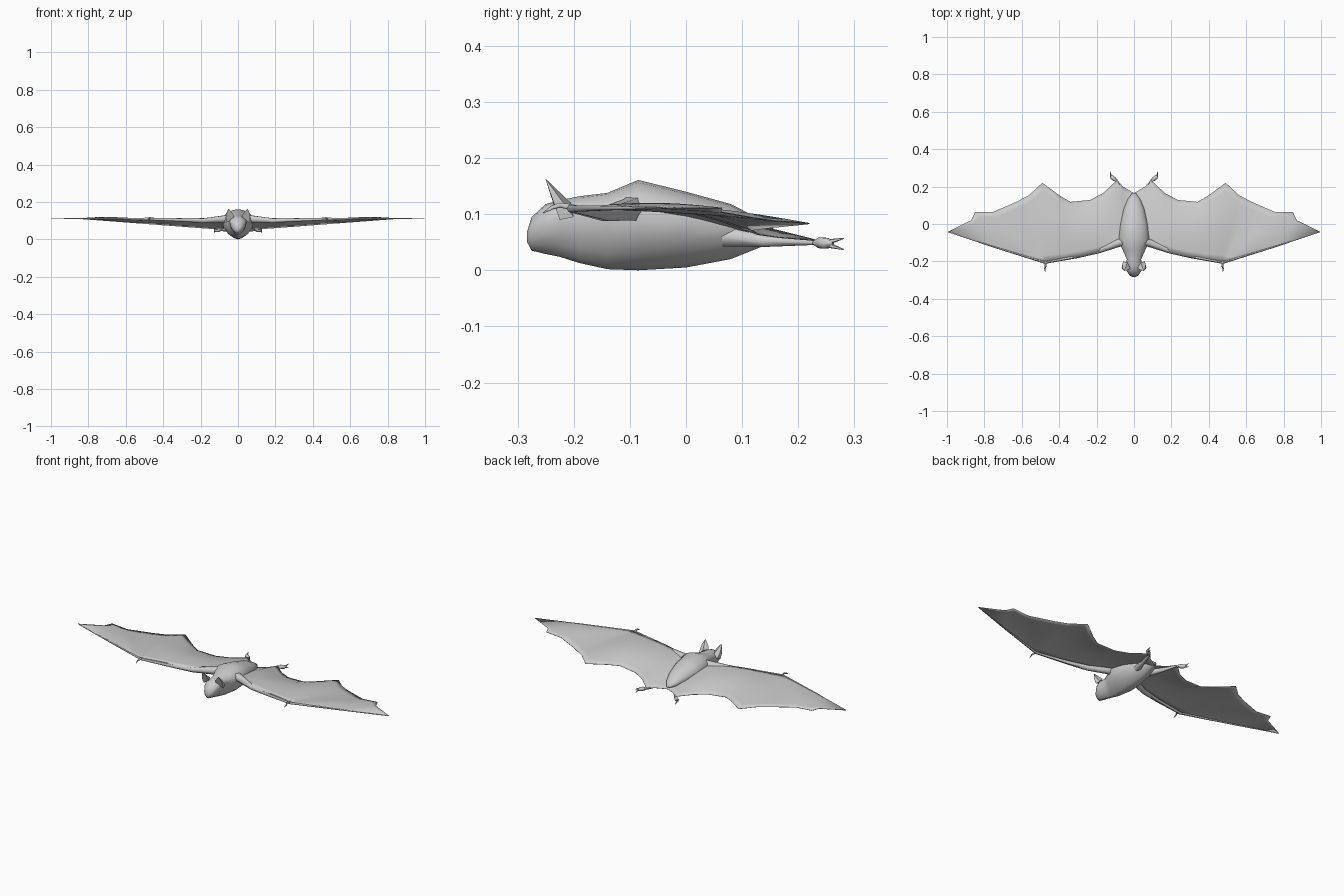
import bpy, bmesh, math
from mathutils import Vector

cube = bpy.data.objects.get("Cube")
if cube:
    bpy.data.objects.remove(cube)

GREY = (0.6, 0.6, 0.6, 1)
grey = bpy.data.materials.new("soft grey")
grey.use_nodes = True
grey.diffuse_color = GREY
grey.node_tree.nodes["Principled BSDF"].inputs["Base Color"].default_value = GREY


def loft(name, rows, closed=True, mirror=False, angle=60):
    """Skin a list of equal-length point rows into one smooth object."""
    bm = bmesh.new()
    rings = [[bm.verts.new(p) for p in row] for row in rows]
    n = len(rings[0])
    for a, b in zip(rings, rings[1:]):
        for i in range(n if closed else n - 1):
            j = (i + 1) % n
            bm.faces.new((a[i], a[j], b[j], b[i]))
    if closed:
        bm.faces.new(rings[0])
        bm.faces.new(rings[-1])
    bmesh.ops.recalc_face_normals(bm, faces=bm.faces[:])
    mesh = bpy.data.meshes.new(name)
    bm.to_mesh(mesh)
    bm.free()
    mesh.materials.append(grey)
    obj = bpy.data.objects.new(name, mesh)
    bpy.context.collection.objects.link(obj)
    bpy.ops.object.select_all(action="DESELECT")
    obj.select_set(True)
    bpy.context.view_layer.objects.active = obj
    bpy.ops.object.shade_smooth_by_angle(angle=math.radians(angle))
    if mirror:
        mod = obj.modifiers.new("mirror", "MIRROR")
        mod.use_clip = True
    return obj


def tube(name, path, sides=6):
    """Tapered limb along (x, y, z, radius) points, mirrored left to right."""
    pts = [Vector(p[:3]) for p in path]
    rows = []
    for i, p in enumerate(pts):
        d = pts[min(i + 1, len(pts) - 1)] - pts[max(i - 1, 0)]
        q = d.to_track_quat("Z", "Y")
        r = path[i][3]
        rows.append([p + q @ Vector((r * math.cos(k * math.tau / sides),
                                     r * math.sin(k * math.tau / sides), 0))
                     for k in range(sides)])
    return loft(name, rows, mirror=True)


# Body and head: y, bottom, top, half width, height of widest line
sections = [
    (-.283, .05, .07, .008, .06), (-.275, .035, .095, .024, .066),
    (-.25, .029, .118, .04, .085), (-.225, .024, .125, .046, .095),
    (-.19, .013, .132, .038, .1), (-.14, .002, .138, .06, .1),
    (-.085, 0, .161, .085, .1), (0, .005, .14, .075, .09),
    (.08, .02, .118, .055, .08), (.13, .04, .092, .035, .07),
    (.165, .055, .068, .01, .06)]
rows = []
for y, low, high, width, mid in sections:
    row = []
    for k in range(16):
        a = k * math.tau / 16
        c, s = math.cos(a), math.sin(a)
        reach = high - mid if s > 0 else mid - low
        # a wedge-shaped belly under a rounder back
        x = math.copysign(abs(c) ** (1.4 if s < 0 else 1.1), c) * width
        row.append((x, y, mid + reach * s))
    rows.append(row)
loft("body", rows)

# Wing membrane: leading x, y and trailing x, y, then the billow
stations = [
    (0, -.12, 0, .165, 0), (.06, -.113, .06, .2, .005),
    (.09, -.116, .09, .235, .01), (.15, -.138, .165, .165, .015),
    (.2, -.152, .235, .128, .018), (.28, -.172, .34, .118, .018),
    (.38, -.192, .395, .15, .015), (.475, -.21, .49, .22, .015),
    (.48, -.209, .56, .155, .003), (.485, -.207, .63, .118, .002),
    (.5, -.202, .754, .064, .004), (.57, -.18, .85, .064, .008),
    (.754, -.123, .87, .02, .002), (.994, -.044, .996, -.042, 0)]
CHORD = 10
rows = []
for lx, ly, tx, ty, billow in stations:
    lead = Vector((lx, ly, .112))
    trail = Vector((tx, ty, min(.046 + .076 * tx, .111)))
    row = []
    for k in range(CHORD + 1):
        t = k / CHORD
        p = lead.lerp(trail, t)
        p.z += billow * math.sin(math.pi * t)
        row.append(p)
    rows.append(row)
wings = loft("wing_membranes", rows, closed=False, mirror=True, angle=40)
skin = wings.modifiers.new("thickness", "SOLIDIFY")
skin.thickness = .002
skin.offset = 0

# Arms along the leading edge, thick at the shoulder
tube("arms", [(.02, -.085, .11, .03), (.08, -.1, .108, .022),
              (.19, -.143, .1, .014), (.3, -.172, .104, .01),
              (.475, -.206, .11, .007), (.754, -.121, .111, .004),
              (.99, -.044, .11, .001)])

# Hooked thumbs at the wrists
tube("thumbs", [(.475, -.2, .112, .006), (.472, -.225, .116, .005),
                (.477, -.238, .112, .004), (.475, -.255, .102, .001)])

# Legs running back along the tail membrane
tube("legs", [(.035, .07, .06, .02), (.06, .14, .052, .012),
              (.085, .22, .05, .006), (.098, .24, .05, .005)])

# Feet: flattened pads with two small claws
tube("feet", [(.092, .228, .049, .004), (.105, .24, .049, .011),
              (.118, .25, .048, .011), (.124, .262, .048, .005)])
for label, z in (("upper", .057), ("lower", .037)):
    tube(label + "_claws", [(.112, .243, .048, .007),
                            (.125, .262, (z + .048) / 2, .004),
                            (.127, .281, z, .001)], 5)

# Pointed cupped ears: outer rim rising to a tip, hollow facing forward
base = [(.02, -.236, .118), (.036, -.205, .12), (.058, -.2, .095),
        (.063, -.225, .09), (.044, -.225, .1)]
tip = Vector((.052, -.251, .164))
ear_rows = []
for t in (0, .35, .7, .98):
    row = []
    for i, p in enumerate(base):
        q = Vector(p).lerp(tip, t)
        bulge = .012 * math.sin(math.pi * t)
        q.x += bulge * (-.5 if i == 0 else .6 if i in (2, 3) else 0)
        row.append(q)
    ear_rows.append(row)
loft("ears", ear_rows, mirror=True, angle=40)
